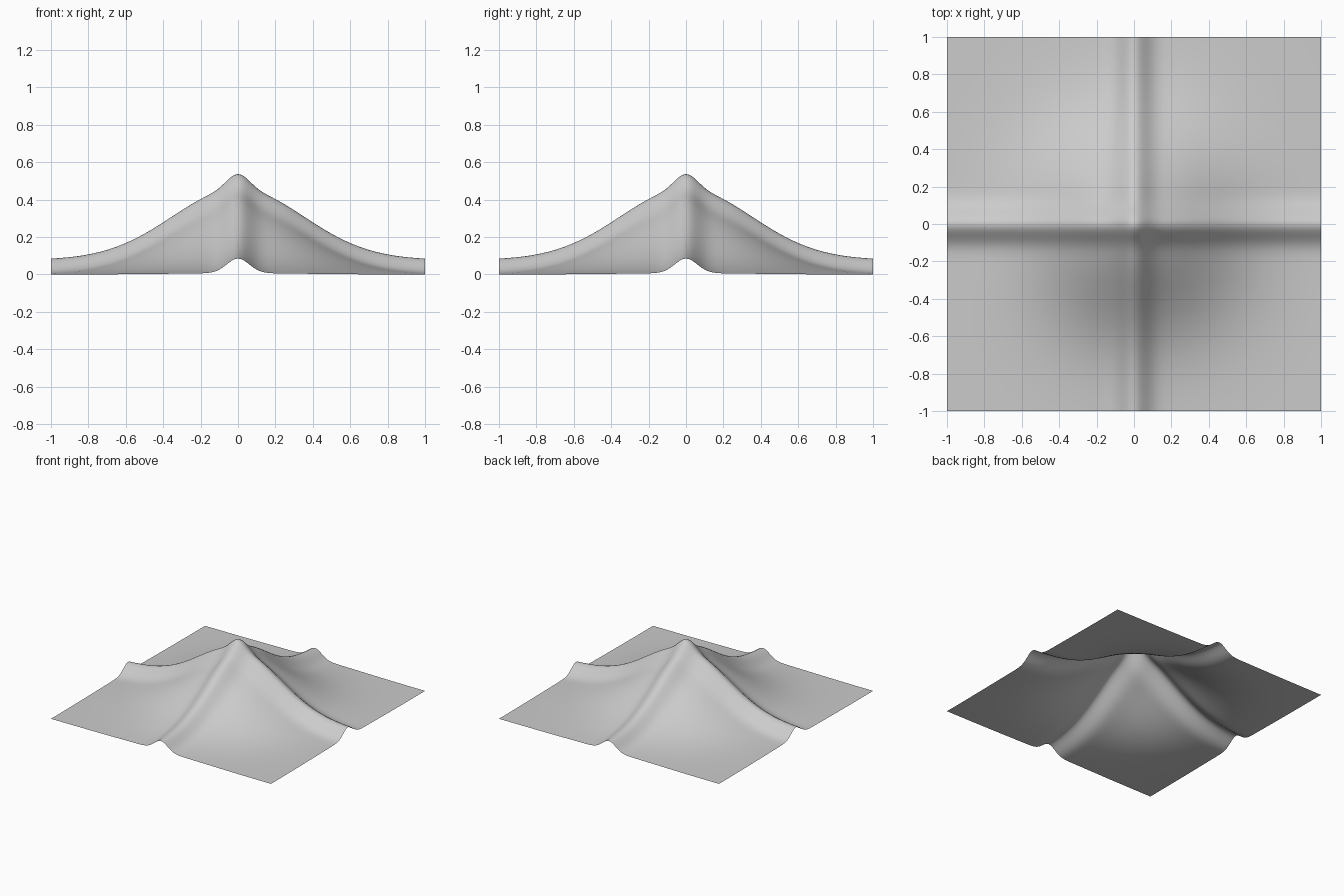
import bpy
import bmesh
from math import exp

SEGMENTS = 120       # even, so a row of vertices runs along each ridge crest
HILL_HEIGHT = 0.381
HILL_FALLOFF = 4.0
RIDGE_HEIGHT = 0.078
RIDGE_WIDTH = 0.06

cube = bpy.data.objects.get("Cube")
if cube:
    bpy.data.objects.remove(cube, do_unlink=True)


def make_material(name, colour):
    mat = bpy.data.materials.new(name)
    mat.use_nodes = True
    mat.diffuse_color = colour
    mat.node_tree.nodes["Principled BSDF"].inputs["Base Color"].default_value = colour
    return mat


def ridge(distance):
    return RIDGE_HEIGHT * exp(-0.5 * (distance / RIDGE_WIDTH) ** 2)


def height(x, y):
    hill = HILL_HEIGHT * exp(-HILL_FALLOFF * (x * x + y * y))
    return hill + ridge(x) + ridge(y)


# Draped sheet: a broad hill crossed by two narrow ridges
bm = bmesh.new()
bmesh.ops.create_grid(bm, x_segments=SEGMENTS, y_segments=SEGMENTS, size=1.0)
for v in bm.verts:
    v.co.z = height(v.co.x, v.co.y)
for f in bm.faces:
    f.smooth = True

mesh = bpy.data.meshes.new("draped_sheet")
bm.to_mesh(mesh)
bm.free()
mesh.materials.append(make_material("light grey", (0.6, 0.6, 0.6, 1.0)))
sheet = bpy.data.objects.new("draped_sheet", mesh)
bpy.context.collection.objects.link(sheet)
